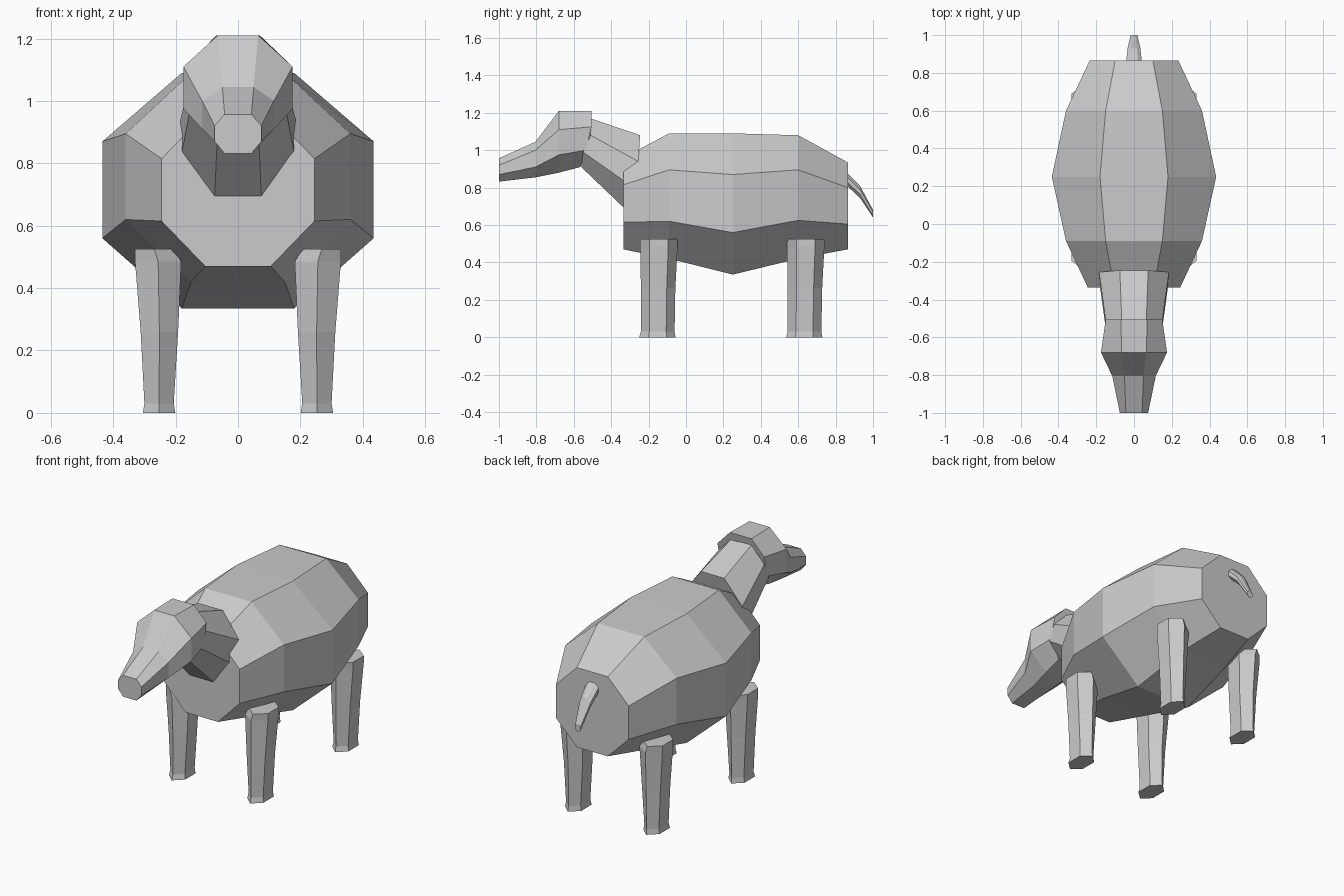
import bpy
import math

cube = bpy.data.objects.get("Cube")
if cube:
    bpy.data.objects.remove(cube, do_unlink=True)

# One plain grey for the whole animal
grey = bpy.data.materials.new("plain grey")
grey.use_nodes = True
colour = (0.6, 0.6, 0.6, 1)
grey.diffuse_color = colour
grey.node_tree.nodes["Principled BSDF"].inputs["Base Color"].default_value = colour


def loft(name, rings):
    """Skin a list of equally sized rings and cap both ends, flat shaded."""
    n = len(rings[0])
    verts = [p for ring in rings for p in ring]
    faces = [tuple(range(n)), tuple(range(len(verts) - n, len(verts)))]
    for r in range(len(rings) - 1):
        for i in range(n):
            j = (i + 1) % n
            faces.append((r * n + i, r * n + j, (r + 1) * n + j, (r + 1) * n + i))
    mesh = bpy.data.meshes.new(name)
    mesh.from_pydata(verts, [], faces)
    mesh.materials.append(grey)
    obj = bpy.data.objects.new(name, mesh)
    bpy.context.collection.objects.link(obj)
    # consistent outward normals
    bpy.context.view_layer.objects.active = obj
    obj.select_set(True)
    bpy.ops.object.mode_set(mode="EDIT")
    bpy.ops.mesh.select_all(action="SELECT")
    bpy.ops.mesh.normals_make_consistent(inside=False)
    bpy.ops.object.mode_set(mode="OBJECT")
    obj.select_set(False)
    return obj


def octagon(y, flat, side, heights, lean=(0, 0, 0, 0)):
    """Mirrored eight-sided ring; heights run top, upper, lower, bottom."""
    half = [(w, y + d, z) for w, z, d in zip((flat, side, side, flat), heights, lean)]
    return half + [(-x, py, z) for x, py, z in reversed(half)]


# Barrel-shaped body
loft("body", [
    octagon(-0.335, 0.105, 0.245, (0.96, 0.815, 0.615, 0.47)),
    octagon(-0.09, 0.15, 0.36, (1.09, 0.895, 0.62, 0.42)),
    octagon(0.25, 0.18, 0.435, (1.09, 0.87, 0.56, 0.335)),
    octagon(0.6, 0.15, 0.36, (1.08, 0.895, 0.625, 0.42)),
    octagon(0.865, 0.1, 0.235, (0.935, 0.8, 0.605, 0.47)),
])

# Neck, leaning forward into the head
loft("neck", [
    octagon(-0.245, 0.075, 0.185, (1.08, 0.94, 0.81, 0.695), (0, -0.01, -0.05, -0.09)),
    octagon(-0.51, 0.065, 0.15, (1.17, 1.08, 0.99, 0.91), (0, 0, -0.04, -0.05)),
])

# Head, tapering to a blunt muzzle
loft("head", [
    octagon(-0.505, 0.07, 0.15, (1.21, 1.125, 1.0, 0.91), (0, 0, -0.03, -0.06)),
    octagon(-0.68, 0.065, 0.175, (1.21, 1.11, 0.975, 0.88)),
    octagon(-0.805, 0.05, 0.115, (1.045, 1.0, 0.91, 0.855)),
    octagon(-1.0, 0.043, 0.075, (0.957, 0.92, 0.87, 0.832)),
])

# Drooping tail
loft("tail", [
    octagon(0.85, 0.02, 0.042, (0.89, 0.87, 0.84, 0.82)),
    octagon(0.93, 0.015, 0.034, (0.81, 0.79, 0.765, 0.745)),
    octagon(1.0, 0.008, 0.018, (0.68, 0.67, 0.65, 0.64)),
])


# Six-sided legs with a slightly flared foot
def hexagon(x, y, z, rx, ry):
    ring = []
    for k in range(6):
        a = math.radians(90 + 60 * k)
        ring.append((x + rx * math.cos(a) / math.cos(math.pi / 6), y + ry * math.sin(a), z))
    return ring


leg_rings = [  # height, sideways centre, forward shift, half width, half depth
    (0, 0.253, -0.008, 0.052, 0.097),
    (0.03, 0.253, -0.006, 0.047, 0.09),
    (0.26, 0.252, -0.004, 0.06, 0.092),
    (0.485, 0.256, 0, 0.074, 0.1),
    (0.525, 0.268, 0, 0.062, 0.1),
]
for end, hip_y in (("front", -0.145), ("back", 0.64)):
    for side, s in (("left", 1), ("right", -1)):
        loft(f"{end}_{side}_leg",
             [hexagon(s * x, hip_y + dy, z, rx, ry) for z, x, dy, rx, ry in leg_rings])
